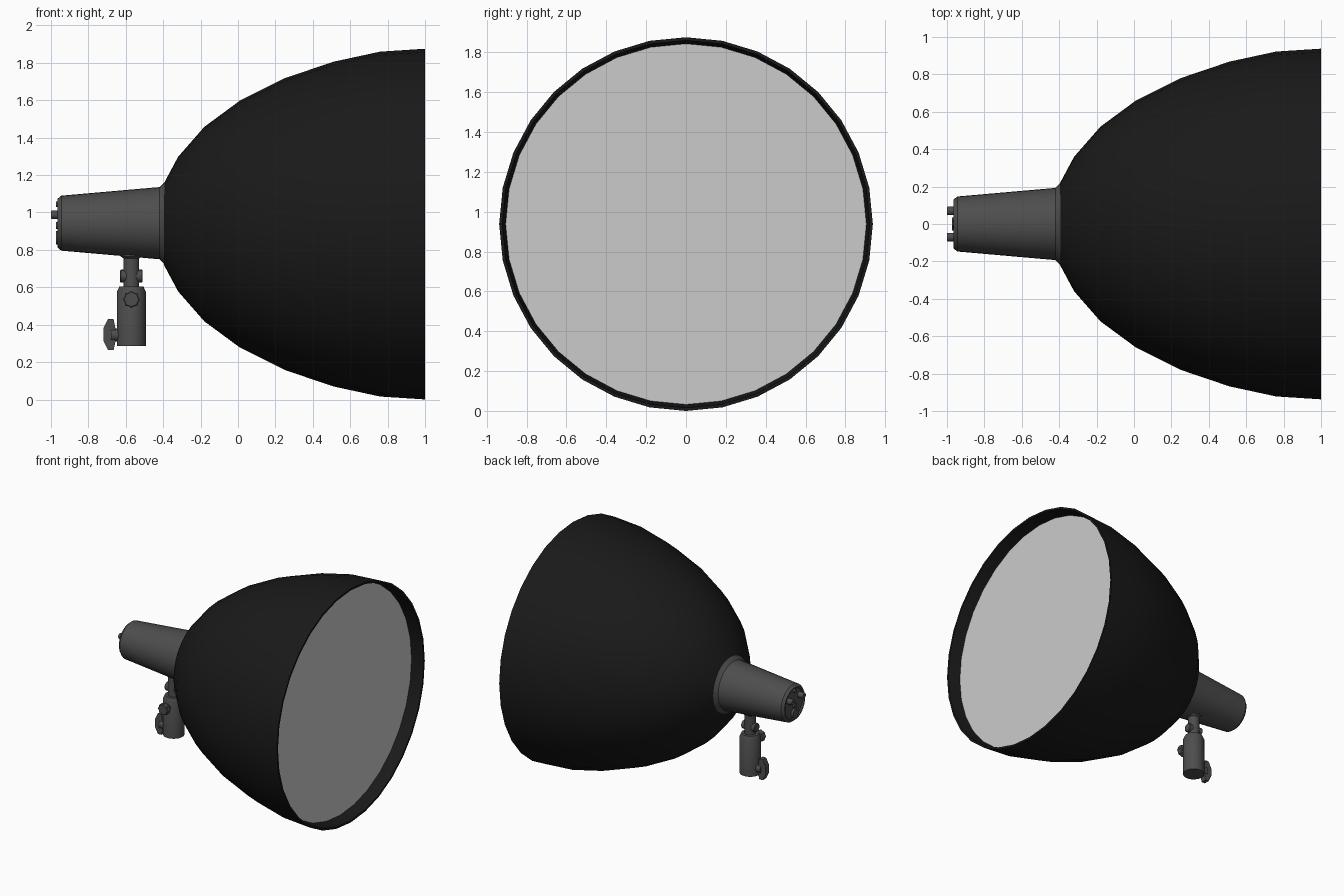
import bpy, bmesh, math
from mathutils import Vector

if "Cube" in bpy.data.objects:
    bpy.data.objects.remove(bpy.data.objects["Cube"])

CZ = 0.938   # height of the lamp axis
SX = -0.57   # x of the stand bracket


def material(name, v):
    m = bpy.data.materials.new(name)
    m.diffuse_color = (v, v, v, 1)
    m.use_nodes = True
    m.node_tree.nodes["Principled BSDF"].inputs["Base Color"].default_value = m.diffuse_color
    return m


BLACK = material("black_shell", 0.01)
DARK = material("dark_plastic", 0.075)


def finish(name, bm, mat, angle=30):
    bmesh.ops.recalc_face_normals(bm, faces=bm.faces)
    me = bpy.data.meshes.new(name)
    bm.to_mesh(me)
    bm.free()
    ob = bpy.data.objects.new(name, me)
    bpy.context.collection.objects.link(ob)
    if mat:
        me.materials.append(mat)
    bpy.ops.object.select_all(action='DESELECT')
    ob.select_set(True)
    bpy.context.view_layer.objects.active = ob
    bpy.ops.object.shade_smooth_by_angle(angle=math.radians(angle))
    return ob


def revolve(name, profile, origin, axis, mat=DARK, n=32, caps=(True, True), lobes=0.0):
    """Rings (distance along axis, radius); lobes alternates the radius for grips."""
    d = Vector(axis)
    u = Vector((0, 0, 1)) if abs(d.z) < 0.5 else Vector((1, 0, 0))
    v = d.cross(u)
    bm = bmesh.new()
    rings = []
    for t, r in profile:
        ring = []
        for i in range(n):
            a = 2 * math.pi * i / n
            rr = r * (1 - lobes * (i % 2))
            ring.append(bm.verts.new(Vector(origin) + d * t + (u * math.cos(a) + v * math.sin(a)) * rr))
        rings.append(ring)
    for a, b in zip(rings, rings[1:]):
        for i in range(n):
            j = (i + 1) % n
            bm.faces.new((a[i], a[j], b[j], b[i]))
    for ring, cap in zip((rings[0], rings[-1]), caps):
        if cap:
            bm.faces.new(ring)
    return finish(name, bm, mat)


X, Z, C = (1, 0, 0), (0, 0, 1), (0, 0, CZ)

# Reflector shell with its rolled-in front lip
revolve("reflector_shell",
        [(-0.395, 0.22), (-0.32, 0.36), (-0.18, 0.52), (0.01, 0.66), (0.25, 0.78),
         (0.51, 0.868), (0.76, 0.922), (1.0, 0.9375), (1.0, 0.922), (0.905, 0.905)],
        C, X, BLACK, caps=(False, False))

# Recessed front diffuser
bm = bmesh.new()
bm.faces.new([bm.verts.new((0.905, 0.905 * math.sin(2 * math.pi * i / 32),
                            CZ + 0.905 * math.cos(2 * math.pi * i / 32))) for i in range(32)])
finish("diffuser", bm, None)

# Tapered lamp housing, flared where it meets the reflector
revolve("lamp_housing",
        [(-0.955, 0.115), (-0.965, 0.12), (-0.965, 0.13), (-0.945, 0.147),
         (-0.42, 0.193), (-0.39, 0.222)], (0, 0, CZ + 0.005), X)

# Rear control dials, buttons and power socket
for side, y in (("left", 0.07), ("right", -0.07)):
    revolve("dial_" + side, [(-1.0, 0.02), (-0.995, 0.023), (-0.95, 0.023)], (0, y, 0.988), X, n=16)
for nm, y, z, r in (("top_button", 0, 1.045, 0.015), ("middle_button", 0, 0.93, 0.018),
                    ("power_socket", 0, 0.865, 0.036)):
    revolve(nm, [(-0.973, r), (-0.95, r)], (0, y, z), X, n=16)

# Stand bracket: flange, neck and clamp barrel in one turned profile
revolve("stand_bracket",
        [(0.287, 0.078), (0.575, 0.078), (0.605, 0.064), (0.605, 0.042), (0.755, 0.042),
         (0.765, 0.057), (0.80, 0.06)], (SX, 0, 0), Z)

# Tilt pivot bolt through the neck
revolve("pivot_bolt", [(-0.06, 0.03), (-0.056, 0.034), (0.056, 0.034), (0.06, 0.03)],
        (SX, 0, 0.66), X, n=16)

# Star grip on the front of the barrel
revolve("star_knob_stem", [(0.05, 0.025), (0.11, 0.025)], (SX, 0, 0.535), (0, -1, 0), n=16)
revolve("star_knob", [(0.10, 0.042), (0.105, 0.046), (0.135, 0.046), (0.14, 0.04)],
        (SX, 0, 0.535), (0, -1, 0), n=16, lobes=0.14)

# Wing screw on the back of the barrel
revolve("wing_screw_stem", [(0.06, 0.035), (0.11, 0.035)], (SX, 0, 0.345), (-1, 0, 0), n=16)
bm = bmesh.new()
outline = [(-0.655, 0.31), (-0.665, 0.265), (-0.695, 0.265), (-0.72, 0.315),
           (-0.72, 0.38), (-0.695, 0.43), (-0.665, 0.43), (-0.655, 0.38)]
face = bm.faces.new([bm.verts.new((x, -0.022, z)) for x, z in outline])
ext = bmesh.ops.extrude_face_region(bm, geom=[face])
bmesh.ops.translate(bm, vec=(0, 0.044, 0),
                    verts=[g for g in ext["geom"] if isinstance(g, bmesh.types.BMVert)])
finish("wing_screw", bm, DARK)
